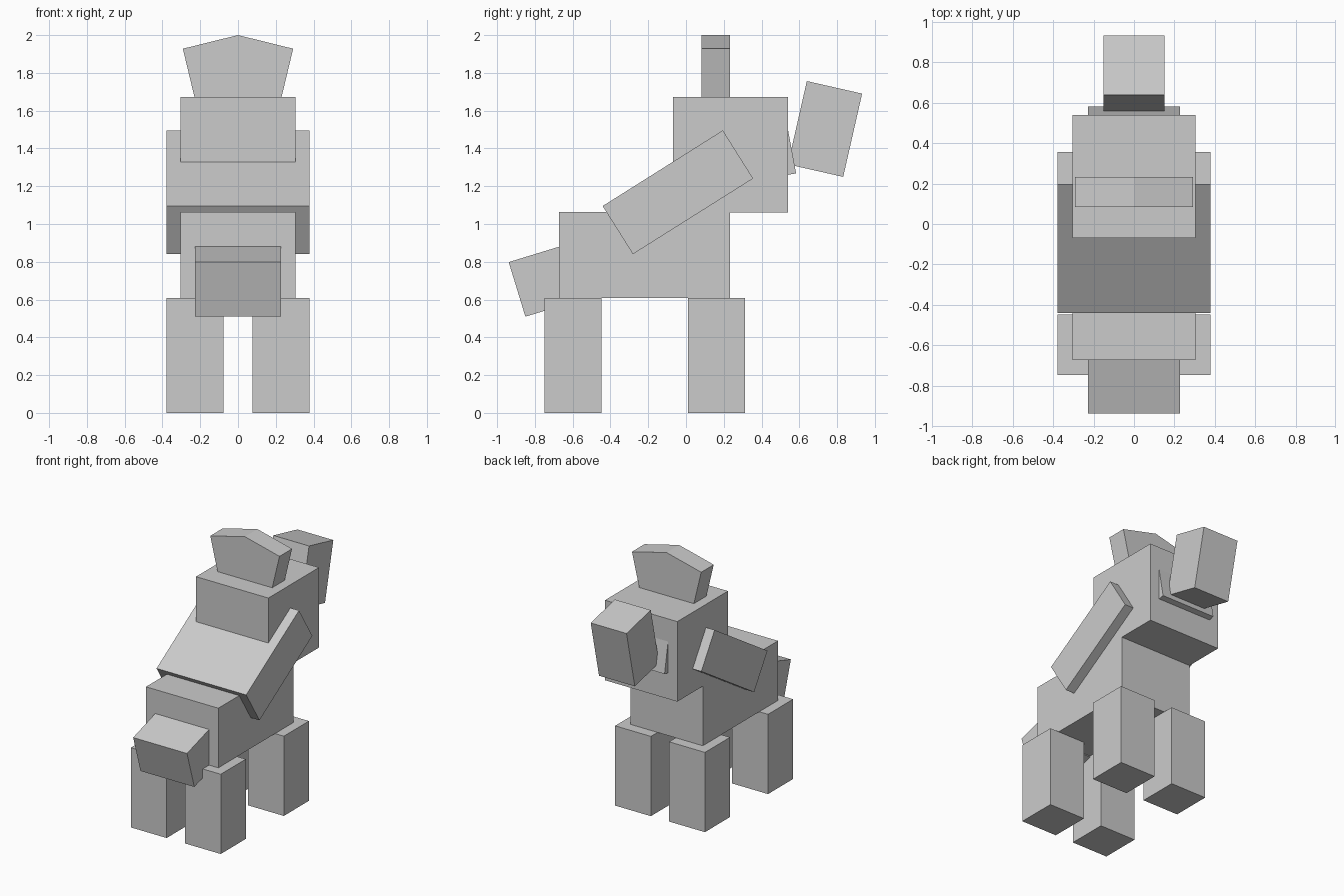
import bpy
import math

if "Cube" in bpy.data.objects:
    bpy.data.objects.remove(bpy.data.objects["Cube"])


def box(name, center, size, tilt=0.0):
    """Box with full sizes, tilted in degrees about the x axis."""
    bpy.ops.mesh.primitive_cube_add(size=1, location=center,
                                    rotation=(math.radians(tilt), 0, 0))
    obj = bpy.context.object
    obj.name = name
    obj.scale = size
    return obj


def extrude_xz(name, profile, y0, y1):
    """Closed prism from an x-z outline, extruded along y."""
    n = len(profile)
    verts = [(x, y, z) for y in (y0, y1) for x, z in profile]
    faces = [tuple(range(n)), tuple(reversed(range(n, 2 * n)))]
    faces += [((i + 1) % n, i, n + i, n + (i + 1) % n) for i in range(n)]
    mesh = bpy.data.meshes.new(name)
    mesh.from_pydata(verts, [], faces)
    obj = bpy.data.objects.new(name, mesh)
    bpy.context.collection.objects.link(obj)
    return obj


# Body and raised head block
box("body", (0, -0.22, 0.835), (0.61, 0.905, 0.455))
box("head", (0, 0.235, 1.367), (0.61, 0.61, 0.61))

# Four legs
for y, end in ((-0.598, "front"), (0.162, "rear")):
    for x, side in ((-0.228, "left"), (0.228, "right")):
        box(f"{end}_leg_{side}", (x, y, 0.304), (0.302, 0.302, 0.608))

# Slanted slab lying across the back
box("back_slab", (0, -0.043, 1.168), (0.756, 0.752, 0.301), 32.2)

# Tilted stub at the low end
box("tail", (0, -0.75, 0.698), (0.454, 0.302, 0.302), 17)

# Lower jaw wedge and upright tilted trunk block
box("jaw", (0, 0.481, 1.403), (0.454, 0.151, 0.302), 10.5)
box("trunk", (0, 0.736, 1.503), (0.302, 0.300, 0.452), -12.8)

# Five-sided crest on top of the head
extrude_xz("crest", [(-0.23, 1.67), (0.23, 1.67), (0.292, 1.928),
                     (0, 2.0), (-0.292, 1.928)], 0.083, 0.234)
